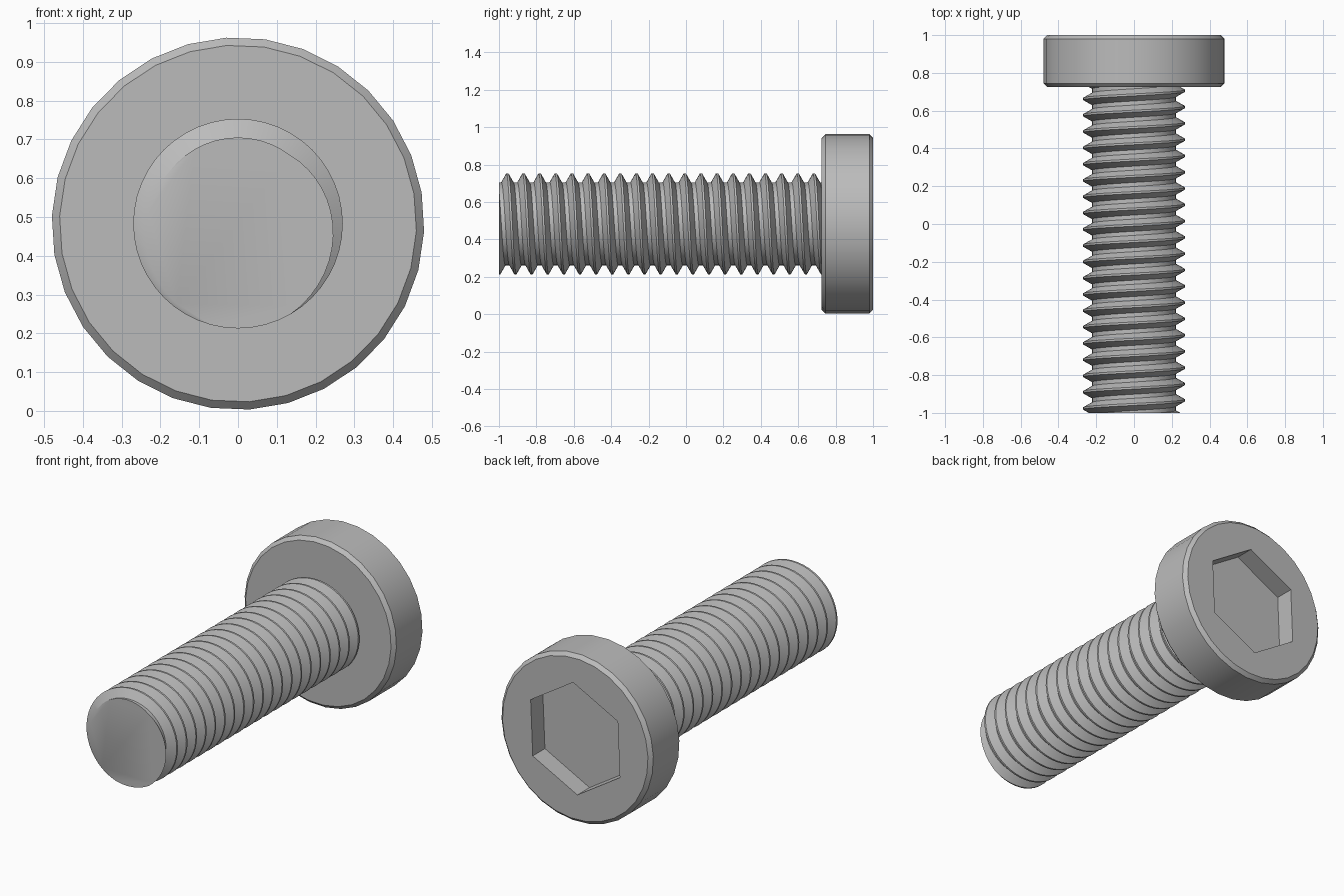
import bpy, bmesh
from math import sin, cos, pi, radians

old = bpy.data.objects.get("Cube")
if old:
    bpy.data.objects.remove(old, do_unlink=True)

AXIS_Z = 0.483                  # height of the bolt axis
HEAD_R, HEAD_FRONT, HEAD_BACK, CHAMFER = 0.48, 0.725, 1.0, 0.02
SOCKET_R, SOCKET_DEPTH = 0.318, 0.11
TURN = radians(2.4)             # slight twist of the head about its axis
CREST_R, ROOT_R = 0.27, 0.222
PITCH = (HEAD_FRONT + 1) / 20
STEPS = 48                      # thread segments per turn

steel = bpy.data.materials.new("grey_steel")
steel.use_nodes = True
grey = (0.5, 0.5, 0.5, 1)
steel.diffuse_color = grey
steel.node_tree.nodes["Principled BSDF"].inputs["Base Color"].default_value = grey


def polar(radius, angle, y):
    """Point around the axis; angle runs clockwise from the top."""
    return (radius * sin(angle), y, AXIS_Z + radius * cos(angle))


def ring(bm, radius, y, sides, start):
    return [bm.verts.new(polar(radius, start + 2 * pi * i / sides, y))
            for i in range(sides)]


def bridge(bm, a, b):
    for i in range(len(a)):
        j = (i + 1) % len(a)
        bm.faces.new((a[i], a[j], b[j], b[i]))


def finish(bm, name):
    bmesh.ops.recalc_face_normals(bm, faces=bm.faces)
    mesh = bpy.data.meshes.new(name)
    bm.to_mesh(mesh)
    bm.free()
    mesh.materials.append(steel)
    obj = bpy.data.objects.new(name, mesh)
    bpy.context.collection.objects.link(obj)
    bpy.ops.object.select_all(action='DESELECT')
    obj.select_set(True)
    bpy.context.view_layer.objects.active = obj
    bpy.ops.object.shade_smooth_by_angle(angle=radians(30))


# Head: chamfered disc with a hexagonal socket in the back face
bm = bmesh.new()
profile = [(HEAD_R - CHAMFER, HEAD_FRONT), (HEAD_R, HEAD_FRONT + CHAMFER),
           (HEAD_R, HEAD_BACK - CHAMFER), (HEAD_R - CHAMFER, HEAD_BACK)]
rings = [ring(bm, r, y, 30, TURN + pi / 30) for r, y in profile]
for a, b in zip(rings, rings[1:]):
    bridge(bm, a, b)
bm.faces.new(rings[0])
rim = ring(bm, SOCKET_R, HEAD_BACK, 6, TURN)
floor = ring(bm, SOCKET_R, HEAD_BACK - SOCKET_DEPTH, 6, TURN)
bridge(bm, rim, floor)
bm.faces.new(floor)
# Back face between the outer edge and the socket: five head sides per socket side
outer = rings[-1]
for k in range(6):
    n = (k + 1) % 6
    for s in range(5):
        i = (k * 5 + s) % 30
        j = (i + 1) % 30
        corner = rim[k] if s < 2 else rim[n]
        if s == 2:
            bm.faces.new((outer[i], outer[j], rim[n], rim[k]))
        else:
            bm.faces.new((outer[i], outer[j], corner))
finish(bm, "head")

# Shank: right-handed thread swept as a helical strip, trimmed flat at both ends
bm = bmesh.new()
section = [(CREST_R, -1 / 16), (CREST_R, 1 / 16), (ROOT_R, 3 / 8), (ROOT_R, 5 / 8)]
first_crest = -0.955 - 2 * PITCH
rows = []
for i in range(24 * STEPS):
    y = first_crest + PITCH * i / STEPS
    rows.append([bm.verts.new(polar(r, 2 * pi * i / STEPS, y + o * PITCH))
                 for r, o in section])
for i in range(len(rows) - 1):
    a, b = rows[i], rows[i + 1]
    for j in range(3):
        bm.faces.new((a[j], b[j], b[j + 1], a[j + 1]))
    if i + 1 + STEPS < len(rows):
        bm.faces.new((a[3], b[3], rows[i + 1 + STEPS][0], rows[i + STEPS][0]))
for end, direction in ((-1.0, -1), (HEAD_FRONT + 0.02, 1)):
    bmesh.ops.bisect_plane(bm, geom=bm.verts[:] + bm.edges[:] + bm.faces[:],
                           plane_co=(0, end, 0), plane_no=(0, direction, 0),
                           clear_outer=True)
bmesh.ops.holes_fill(bm, edges=[e for e in bm.edges if e.is_boundary], sides=0)
finish(bm, "threaded_shank")
